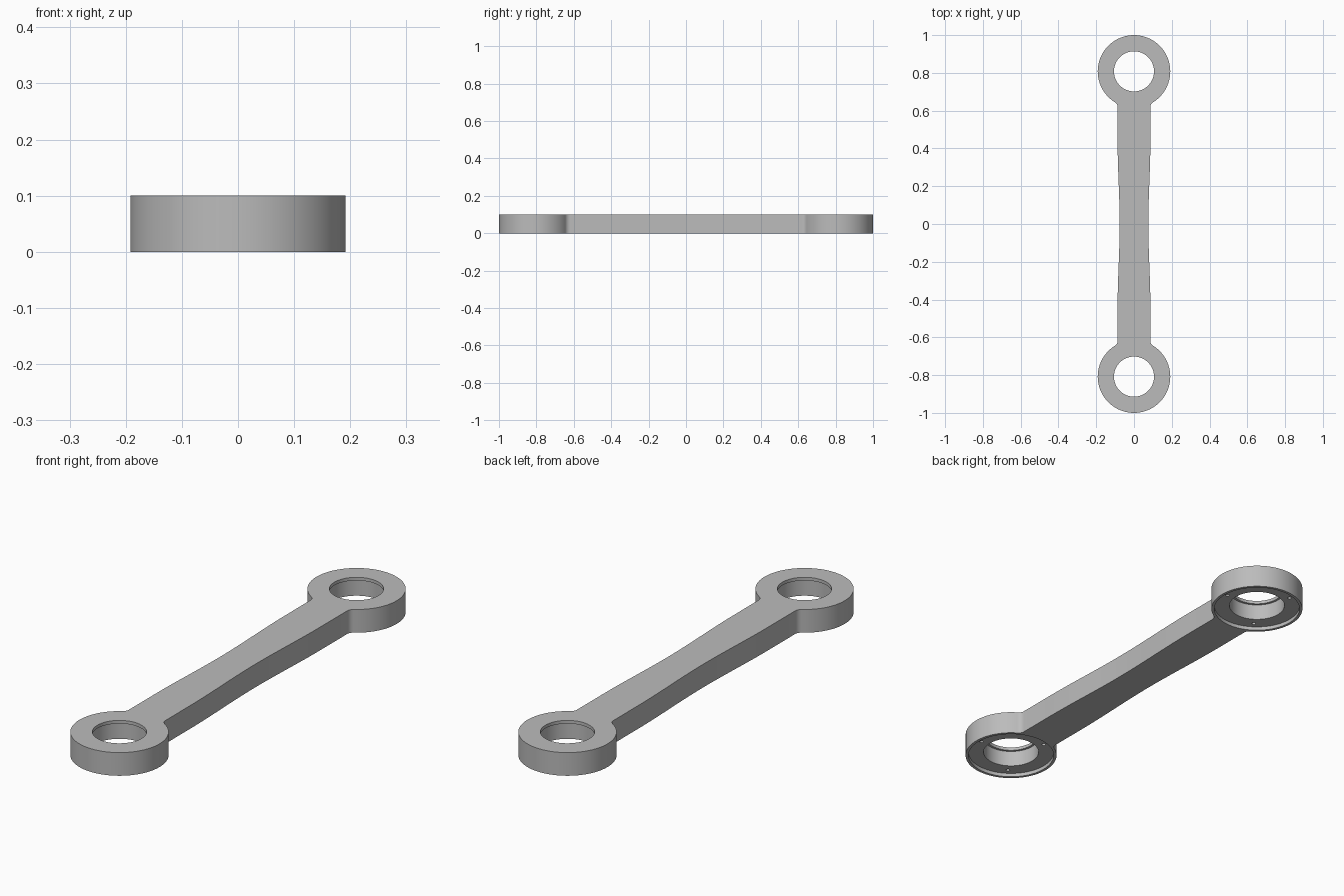
import bpy, bmesh
from math import pi, sin, cos, sqrt, atan2, radians
from mathutils import Matrix, Vector

cube = bpy.data.objects.get("Cube")
if cube:
    bpy.data.objects.remove(cube)

THICK = 0.1
EYE_Y, EYE_R = 0.808, 0.192      # ring end centre and radius
ARM_W, WAIST_W = 0.087, 0.076    # arm half widths
FILLET = 0.03

grey = bpy.data.materials.new("grey metal")
grey.use_nodes = True
COLOUR = (0.5, 0.5, 0.5, 1)
grey.diffuse_color = COLOUR
grey.node_tree.nodes["Principled BSDF"].inputs["Base Color"].default_value = COLOUR


def make_object(name, bm):
    bmesh.ops.recalc_face_normals(bm, faces=bm.faces)
    mesh = bpy.data.meshes.new(name)
    bm.to_mesh(mesh)
    bm.free()
    mesh.materials.append(grey)
    obj = bpy.data.objects.new(name, mesh)
    bpy.context.collection.objects.link(obj)
    return obj


def arc(cx, cy, r, start, end, steps):
    angles = [start + (end - start) * i / steps for i in range(steps + 1)]
    return [(cx + r * cos(a), cy + r * sin(a)) for a in angles]


def quarter_outline():
    """Right-hand edge from the waist to the top of the ring end."""
    pts = []
    for i in range(17):
        t = i / 16
        pts.append((WAIST_W + (ARM_W - WAIST_W) * (1 - cos(pi * t)) / 2, 0.45 * t))
    fx = ARM_W + FILLET
    fy = EYE_Y - sqrt((EYE_R + FILLET) ** 2 - fx ** 2)
    meet = atan2(fy - EYE_Y, fx)
    pts += arc(fx, fy, FILLET, pi, meet + pi, 8)
    pts += arc(0, EYE_Y, EYE_R, meet, pi / 2, 48)[1:]
    return pts


# Link body: mirrored outline, extruded
q = quarter_outline()
right = [(x, -y) for x, y in reversed(q)] + q[1:]
outline = right + [(-x, y) for x, y in reversed(right[1:-1])]
bm = bmesh.new()
base = bm.faces.new([bm.verts.new((x, y, 0)) for x, y in outline])
ext = bmesh.ops.extrude_face_region(bm, geom=[base])
top = [v for v in ext["geom"] if isinstance(v, bmesh.types.BMVert)]
bmesh.ops.translate(bm, verts=top, vec=(0, 0, THICK))
link = make_object("connecting_link", bm)

# Bearing seat cutters: underside recess, bore and top lip as one lathe profile
seat = [(0, -0.02), (0.18, -0.02), (0.18, 0.016), (0.116, 0.016),
        (0.116, 0.086), (0.106, 0.086), (0.106, 0.12), (0, 0.12)]
bm = bmesh.new()
for side in (-1, 1):
    verts = [bm.verts.new((r, side * EYE_Y, z)) for r, z in seat]
    edges = [bm.edges.new(pair) for pair in zip(verts, verts[1:])]
    bmesh.ops.spin(bm, geom=verts + edges, cent=(0, side * EYE_Y, 0),
                   axis=(0, 0, 1), angle=2 * pi, steps=96)
bmesh.ops.remove_doubles(bm, verts=bm.verts, dist=0.0001)
seat_cutter = make_object("seat_cutter", bm)

# Blind screw hole cutters, three in each recess
bm = bmesh.new()
for side in (-1, 1):
    for k in range(3):
        a = radians(-5 + 120 * k)
        pos = Vector((0.152 * cos(a), side * EYE_Y + 0.152 * sin(a), 0.025))
        bmesh.ops.create_cone(bm, cap_ends=True, segments=16, radius1=0.008,
                              radius2=0.008, depth=0.05, matrix=Matrix.Translation(pos))
screw_cutter = make_object("screw_cutter", bm)

# Cut the link and drop the helpers
bpy.ops.object.select_all(action="DESELECT")
bpy.context.view_layer.objects.active = link
link.select_set(True)
for cutter in (seat_cutter, screw_cutter):
    cutter.hide_render = True
    mod = link.modifiers.new(cutter.name, "BOOLEAN")
    mod.operation, mod.solver, mod.object = "DIFFERENCE", "EXACT", cutter
    bpy.ops.object.modifier_apply(modifier=mod.name)
    bpy.data.objects.remove(cutter)
bpy.ops.object.shade_smooth_by_angle(angle=radians(30))
